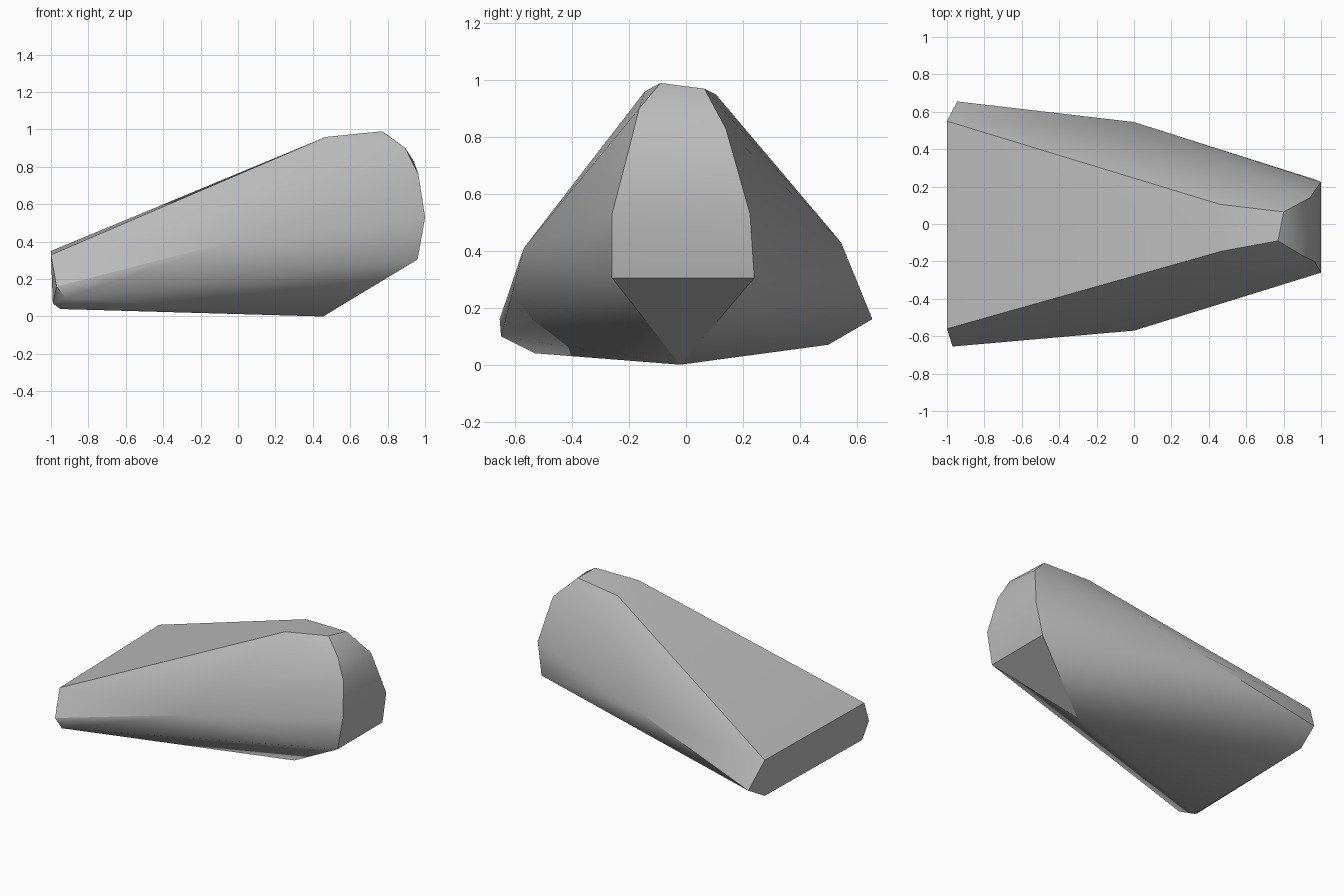
import bpy, bmesh, math

cube = bpy.data.objects.get("Cube")
if cube:
    bpy.data.objects.remove(cube, do_unlink=True)

# One plain grey stone colour
stone = bpy.data.materials.new("stone grey")
stone.use_nodes = True
grey = (0.5, 0.5, 0.5, 1)
stone.diffuse_color = grey
stone.node_tree.nodes["Principled BSDF"].inputs["Base Color"].default_value = grey

# Corner points of each region of the faceted boulder
narrow_end = [(-1, -.56, .33), (-.97, -.655, .16), (-.92, -.65, .10),
              (-.95, -.53, .04), (-.99, -.55, .07),
              (-1, .55, .35), (-.945, .655, .16), (-.965, .50, .07)]
waist = [(0, -.57, .41), (0, .545, .43)]
keel = [(.455, -.02, 0)]
crest = [(.47, -.145, .96), (.46, .105, .95), (.77, -.09, .99), (.8, .065, .97)]
blunt_end = [(.96, -.26, .305), (.96, .24, .305), (1, -.26, .53), (1, .225, .53),
             (.965, -.2, .76), (.895, -.165, .9), (.94, .14, .83)]

# Wrap the corners in a convex shell
bm = bmesh.new()
for point in narrow_end + waist + keel + crest + blunt_end:
    bm.verts.new(point)
hull = bmesh.ops.convex_hull(bm, input=bm.verts)
spare = {g for g in hull["geom_interior"] + hull["geom_unused"]
         if isinstance(g, bmesh.types.BMVert)}
bmesh.ops.delete(bm, geom=list(spare), context="VERTS")
bmesh.ops.recalc_face_normals(bm, faces=bm.faces)
mesh = bpy.data.meshes.new("boulder")
bm.to_mesh(mesh)
bm.free()
mesh.materials.append(stone)

boulder = bpy.data.objects.new("boulder", mesh)
bpy.context.collection.objects.link(boulder)
bpy.context.view_layer.objects.active = boulder
boulder.select_set(True)

# Soft shading across gentle facets, crisp ridges elsewhere
bpy.ops.object.shade_smooth_by_angle(angle=math.radians(30))
